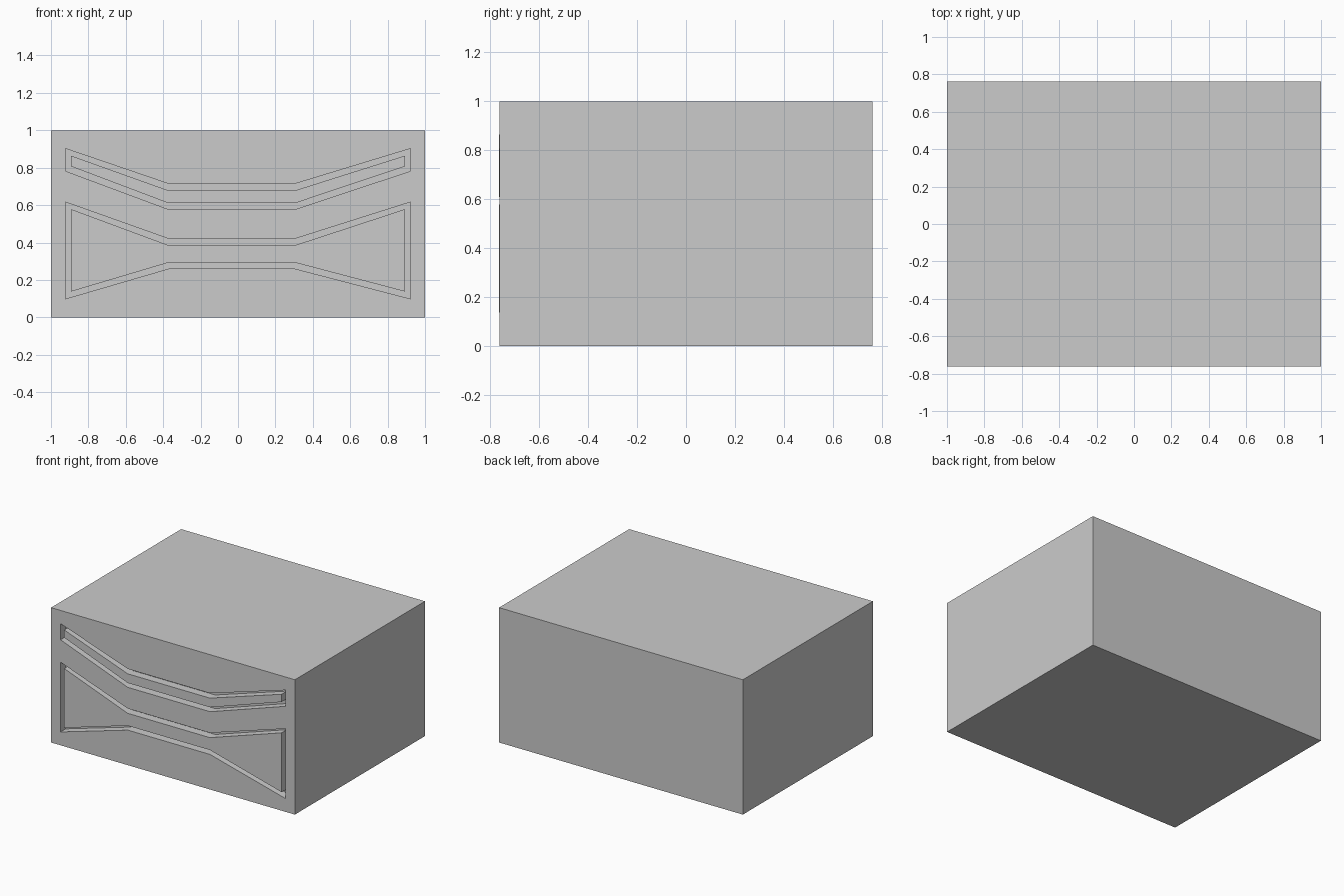
import bpy, bmesh

if "Cube" in bpy.data.objects:
    bpy.data.objects.remove(bpy.data.objects["Cube"])

HALF_X, HALF_Y, HEIGHT = 1.0, 0.762, 1.0
GROOVE = 0.06
MID_LEFT, MID_RIGHT = -0.371, 0.304


def prism(name, outline, y0, y1):
    """Extrude an x/z outline from y0 to y1."""
    bm = bmesh.new()
    face = bm.faces.new([bm.verts.new((x, y0, z)) for x, z in outline])
    ext = bmesh.ops.extrude_face_region(bm, geom=[face])
    verts = [v for v in ext["geom"] if isinstance(v, bmesh.types.BMVert)]
    bmesh.ops.translate(bm, verts=verts, vec=(0, y1 - y0, 0))
    bmesh.ops.recalc_face_normals(bm, faces=bm.faces)
    mesh = bpy.data.meshes.new(name)
    bm.to_mesh(mesh)
    bm.free()
    obj = bpy.data.objects.new(name, mesh)
    bpy.context.collection.objects.link(obj)
    return obj


def pinched(end_x, end_top, mid_top, mid_bottom, end_bottom):
    """Eight-point outline with a straight middle and flared ends."""
    return [(-end_x, end_bottom), (MID_LEFT, mid_bottom), (MID_RIGHT, mid_bottom),
            (end_x, end_bottom), (end_x, end_top), (MID_RIGHT, mid_top),
            (MID_LEFT, mid_top), (-end_x, end_top)]


# Cabinet body
body = prism("cabinet_body", [(-HALF_X, 0), (HALF_X, 0), (HALF_X, HEIGHT), (-HALF_X, HEIGHT)],
             -HALF_Y, HALF_Y)

# Drawer recesses and the flush fronts inside them
drawers = {
    "upper": (pinched(0.922, 0.902, 0.714, 0.577, 0.782),
              pinched(0.892, 0.864, 0.678, 0.610, 0.807)),
    "lower": (pinched(0.922, 0.616, 0.420, 0.260, 0.099),
              pinched(0.892, 0.578, 0.385, 0.293, 0.138)),
}
for label, (outer, inner) in drawers.items():
    cutter = prism(label + "_recess_cutter", outer, -HALF_Y - 0.1, -HALF_Y + GROOVE)
    cutter.hide_render = True
    mod = body.modifiers.new(label + "_recess", "BOOLEAN")
    mod.operation = "DIFFERENCE"
    mod.solver = "EXACT"
    mod.object = cutter
    bpy.context.view_layer.objects.active = body
    bpy.ops.object.modifier_apply(modifier=mod.name)
    bpy.data.objects.remove(cutter)
    prism(label + "_drawer_front", inner, -HALF_Y - 0.001, -HALF_Y + GROOVE)
